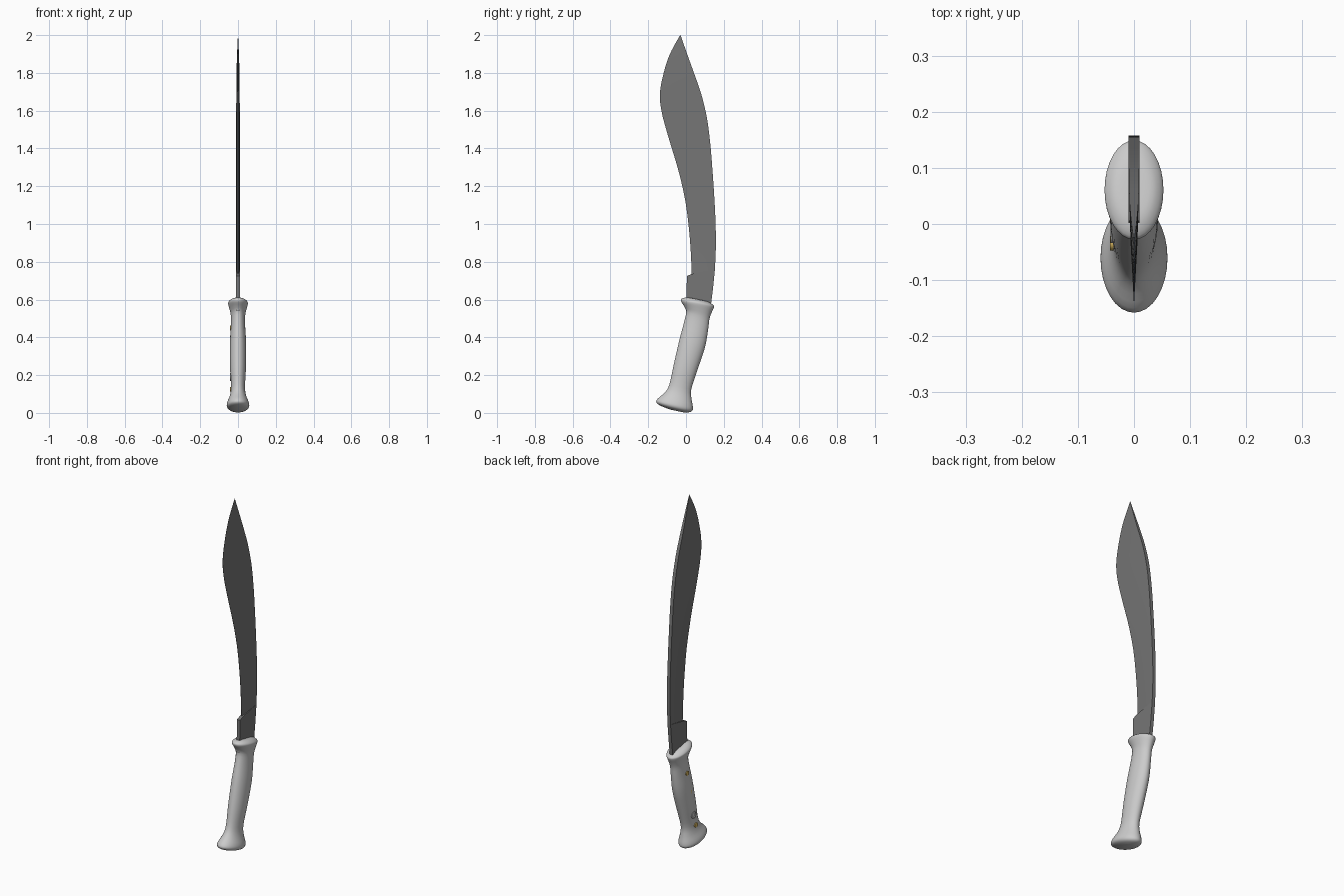
import bpy, bmesh, math
from mathutils import Vector

if "Cube" in bpy.data.objects:
    bpy.data.objects.remove(bpy.data.objects["Cube"])


def material(name, rgb):
    m = bpy.data.materials.new(name)
    m.diffuse_color = (*rgb, 1)
    m.use_nodes = True
    m.node_tree.nodes["Principled BSDF"].inputs["Base Color"].default_value = m.diffuse_color
    return m


def smooth_rows(rows, steps):
    """Catmull-Rom interpolation through rows of numbers."""
    out = []
    for i in range(len(rows) - 1):
        p0, p1 = rows[max(i - 1, 0)], rows[i]
        p2, p3 = rows[i + 1], rows[min(i + 2, len(rows) - 1)]
        for s in range(steps):
            t = s / steps
            out.append([0.5 * (2 * b + (c - a) * t + (2 * a - 5 * b + 4 * c - d) * t * t
                               + (3 * b - a - 3 * c + d) * t ** 3)
                        for a, b, c, d in zip(p0, p1, p2, p3)])
    out.append(list(rows[-1]))
    return out


def loft(name, rings, angle, mat=None):
    """Skin closed rings of points and cap both ends."""
    bm = bmesh.new()
    loops = [[bm.verts.new(p) for p in ring] for ring in rings]
    for a, b in zip(loops, loops[1:]):
        n = len(a)
        for i in range(n):
            bm.faces.new((a[i], a[(i + 1) % n], b[(i + 1) % n], b[i]))
    bm.faces.new(loops[0])
    bm.faces.new(loops[-1])
    bmesh.ops.remove_doubles(bm, verts=bm.verts, dist=1e-5)
    bmesh.ops.recalc_face_normals(bm, faces=bm.faces)
    me = bpy.data.meshes.new(name)
    bm.to_mesh(me)
    bm.free()
    ob = bpy.data.objects.new(name, me)
    bpy.context.collection.objects.link(ob)
    if mat:
        me.materials.append(mat)
    bpy.ops.object.select_all(action='DESELECT')
    ob.select_set(True)
    bpy.context.view_layer.objects.active = ob
    bpy.ops.object.shade_smooth_by_angle(angle=math.radians(angle))
    return ob


steel = material("dark_steel", (0.18, 0.18, 0.18))
brass = material("brass", (0.7, 0.48, 0.12))

# Blade: cutting edge y, z, spine y, z, half thickness
blade_rows = [
    (0.030, 0.735, 0.153, 0.76, 0.0095),
    (0.026, 0.84, 0.158, 0.88, 0.0095),
    (0.016, 0.97, 0.156, 1.02, 0.0095),
    (-0.005, 1.13, 0.148, 1.17, 0.0095),
    (-0.042, 1.29, 0.139, 1.30, 0.0095),
    (-0.093, 1.46, 0.128, 1.43, 0.0095),
    (-0.128, 1.59, 0.110, 1.565, 0.0095),
    (-0.138, 1.69, 0.080, 1.69, 0.009),
    (-0.118, 1.80, 0.042, 1.80, 0.008),
    (-0.085, 1.90, 0.006, 1.90, 0.005),
    (-0.031, 2.00, -0.029, 2.00, 0.0005),
]
rings = []
for ey, ez, sy, sz, h in smooth_rows(blade_rows, 5):
    e, s = Vector((0, ey, ez)), Vector((0, sy, sz))
    m = e.lerp(s, 0.5)
    x = Vector((h, 0, 0))
    rings.append([e + x * .04, m + x * .7, s + x, s - x, m - x * .7, e - x * .04])
loft("blade", rings, 30, steel)

# Unsharpened block between the blade and the handle
base = [(0.005, 0.725), (0.030, 0.735), (0.153, 0.76), (0.143, 0.66), (0.128, 0.54), (0.0, 0.54)]
loft("blade_base", [[(x, y, z) for y, z in base] for x in (-0.0095, 0.0095)], 30, steel)

# Handle: front y, z, back y, z, half width
handle_rows = [
    (-0.085, 0.018, -0.010, 0.002, 0.022),
    (-0.135, 0.038, 0.020, 0.004, 0.048),
    (-0.157, 0.056, 0.035, 0.014, 0.059),
    (-0.150, 0.075, 0.036, 0.035, 0.057),
    (-0.112, 0.108, 0.029, 0.075, 0.043),
    (-0.088, 0.150, 0.028, 0.125, 0.037),
    (-0.065, 0.255, 0.058, 0.220, 0.042),
    (-0.034, 0.390, 0.100, 0.345, 0.043),
    (-0.010, 0.480, 0.117, 0.440, 0.038),
    (0.001, 0.535, 0.124, 0.497, 0.038),
    (-0.010, 0.565, 0.136, 0.532, 0.045),
    (-0.027, 0.592, 0.148, 0.558, 0.052),
    (-0.022, 0.605, 0.145, 0.570, 0.050),
    (0.005, 0.611, 0.118, 0.588, 0.034),
    (0.040, 0.606, 0.080, 0.598, 0.012),
]
rings = []
for fy, fz, by, bz, w in smooth_rows(handle_rows, 3):
    c, half = Vector((0, (fy + by) / 2, (fz + bz) / 2)), Vector((0, (by - fy) / 2, (bz - fz) / 2))
    rings.append([c + half * math.cos(a) + Vector((w * math.sin(a), 0, 0))
                  for a in (2 * math.pi * i / 32 for i in range(32))])
loft("handle", rings, 50)


def circle(x, y, z, r):
    return [(x, y + r * math.cos(a), z + r * math.sin(a))
            for a in (2 * math.pi * i / 20 for i in range(20))]


# Brass pins, showing on the left side only
for i, (y, z) in enumerate([(0.045, 0.45), (0.018, 0.33), (-0.034, 0.125)]):
    loft(f"pin_{i + 1}", [circle(-0.02, y, z, 0.013), circle(-0.0425, y, z, 0.013)], 30, brass)

# Lanyard eyelet
y, z = -0.014, 0.19
loft("lanyard_eyelet", [circle(x, y, z, r) for x, r in
                        [(-0.02, 0.020), (-0.042, 0.020), (-0.042, 0.014), (-0.036, 0.013)]], 30)
